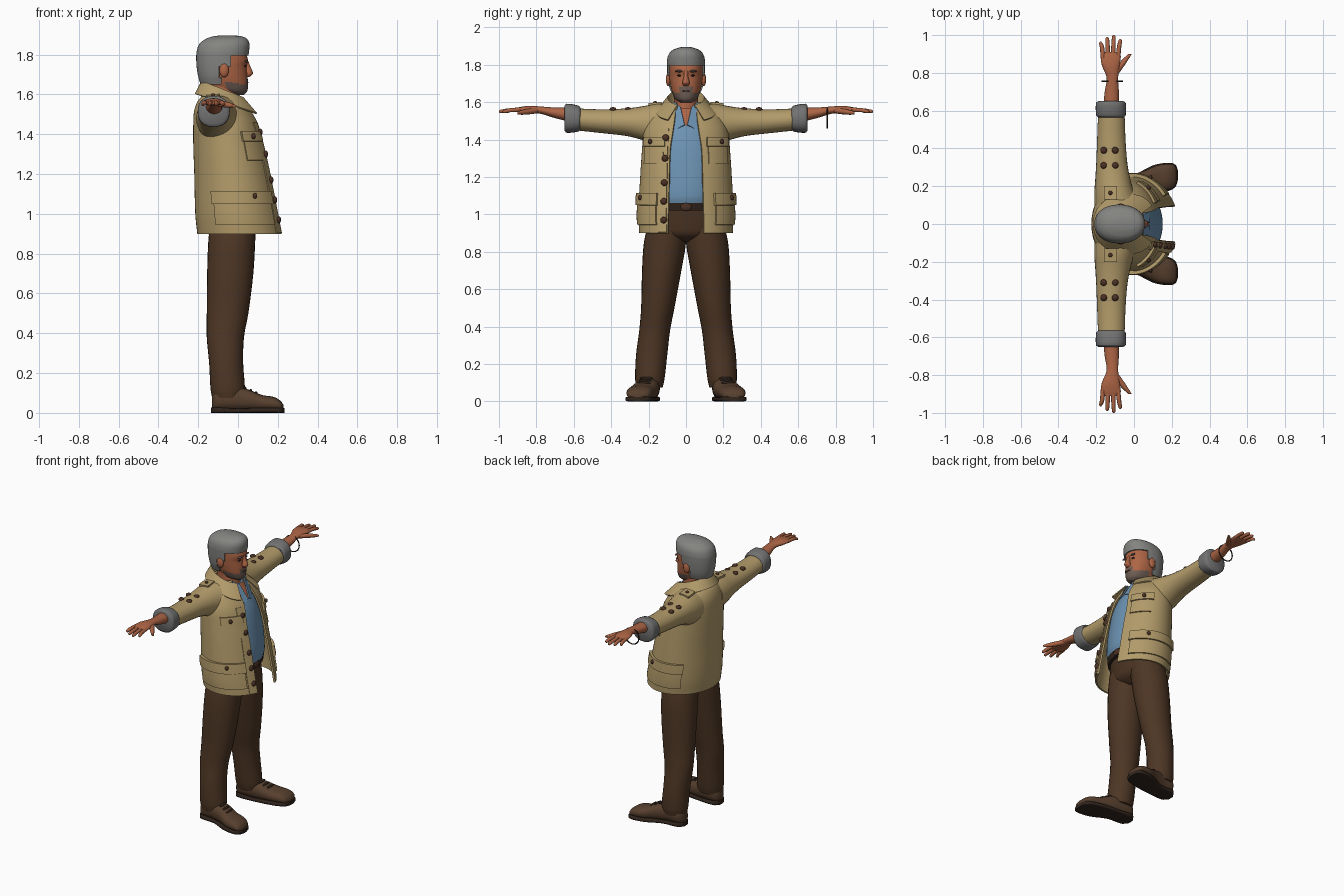
import bpy, bmesh
from math import cos, sin, pi, asin, radians, copysign
from mathutils import Vector

if bpy.data.objects.get("Cube"):
    bpy.data.objects.remove(bpy.data.objects["Cube"])


def material(name, r, g, b):
    m = bpy.data.materials.new(name)
    m.use_nodes = True
    m.diffuse_color = (r, g, b, 1)
    bsdf = m.node_tree.nodes["Principled BSDF"]
    bsdf.inputs["Base Color"].default_value = (r, g, b, 1)
    bsdf.inputs["Roughness"].default_value = 0.8
    return m


TAN = material("tan_canvas", .45, .33, .145)
LINING = material("grey_lining", .17, .17, .17)
SKIN = material("skin", .42, .13, .06)
BLUE = material("blue_shirt", .15, .29, .45)
BROWN = material("brown_trousers", .075, .037, .018)
LEATHER = material("shoe_leather", .095, .05, .027)
BUTTON = material("dark_brown_button", .07, .03, .018)
HAIR = material("grey_hair", .23, .23, .22)
BEARD = material("grey_beard", .15, .105, .085)
DARK = material("dark_leather", .03, .018, .012)
made = []


def finish(name, bm, mats, rule=None, thick=0, closed=True):
    """Turn a bmesh into a smooth object, thickened inward if asked."""
    if closed:
        bmesh.ops.recalc_face_normals(bm, faces=bm.faces)
    for f in bm.faces:
        f.smooth = True
        if rule:
            f.material_index = rule(f.calc_center_median())
    me = bpy.data.meshes.new(name)
    bm.to_mesh(me)
    bm.free()
    for m in mats:
        me.materials.append(m)
    ob = bpy.data.objects.new(name, me)
    bpy.context.collection.objects.link(ob)
    if thick:
        mod = ob.modifiers.new("thickness", "SOLIDIFY")
        mod.thickness = thick
        bpy.context.view_layer.objects.active = ob
        bpy.ops.object.modifier_apply(modifier=mod.name)
    made.append(ob)
    return ob


def at(rings, t):
    """Smoothly interpolated extents of a ring list at position t."""
    i = 0
    while i < len(rings) - 2 and t > rings[i + 1][0]:
        i += 1
    p, q = rings[i], rings[i + 1]
    o, r = rings[max(i - 1, 0)], rings[min(i + 2, len(rings) - 1)]
    h = q[0] - p[0]
    f = (t - p[0]) / h
    out = []
    for k in range(1, len(p)):
        m0 = (q[k] - o[k]) / (q[0] - o[0]) * h
        m1 = (r[k] - p[k]) / (r[0] - p[0]) * h
        out.append((2*f**3 - 3*f*f + 1) * p[k] + (f**3 - 2*f*f + f) * m0
                   + (3*f*f - 2*f**3) * q[k] + (f**3 - f*f) * m1)
    return out


def oval(e, a, power=1):
    c, s = cos(a), sin(a)
    c, s = copysign(abs(c)**power, c), copysign(abs(s)**power, s)
    return (e[0] + e[1]) / 2 + (e[1] - e[0]) / 2 * c, (e[2] + e[3]) / 2 + (e[3] - e[2]) / 2 * s


def grid(bm, rows, wrap):
    rows = [[bm.verts.new(p) for p in row] for row in rows]
    n = len(rows[0])
    for r0, r1 in zip(rows, rows[1:]):
        for j in range(n if wrap else n - 1):
            k = (j + 1) % n
            bm.faces.new((r0[j], r0[k], r1[k], r1[j]))
    return rows


def loft(name, mats, rings, axis="z", side=1, n=28, steps=4, power=1, rule=None, keep=None, thick=0):
    """Skin oval rings (t, low, high, low, high); a sixth value opens the front."""
    ts = [p[0] + (q[0] - p[0]) * k / steps for p, q in zip(rings, rings[1:]) for k in range(steps)]
    ts.append(rings[-1][0])
    gap = len(rings[0]) > 5
    rows = []
    for t in ts:
        e = at(rings, t)
        a0 = asin(e[4] / e[3]) if gap else 0
        row = []
        for j in range(n):
            u, v = oval(e, a0 + (2*pi - 2*a0) * j / (n - 1 if gap else n), power)
            p = {"x": (t, u, v), "y": (u, t, v), "z": (u, v, t)}[axis]
            row.append((p[0], p[1] * side, p[2]))
        rows.append(row)
    bm = bmesh.new()
    rows = grid(bm, rows, not gap)
    if not gap:
        bm.faces.new(rows[0][::-1])
        bm.faces.new(rows[-1])
    if keep:
        drop = [f for f in bm.faces if not keep(f.calc_center_median())]
        bmesh.ops.delete(bm, geom=drop, context="FACES")
    return finish(name, bm, mats, rule, thick, not (gap or keep))


def ball(name, mat, loc, size):
    bm = bmesh.new()
    bmesh.ops.create_uvsphere(bm, u_segments=14, v_segments=8, radius=1)
    for v in bm.verts:
        v.co = Vector(loc) + v.co * Vector(size)
    return finish(name, bm, [mat])


def plate(name, mat, pts, thick=.008):
    bm = bmesh.new()
    bm.faces.new([bm.verts.new(p) for p in pts])
    return finish(name, bm, [mat], thick=thick, closed=False)


# Jacket body, open at the front
JACKET = [(.90, -.205, .235, -.25, .25, .095), (1.0, -.215, .215, -.255, .255, .095),
          (1.2, -.22, .175, -.245, .245, .09), (1.35, -.225, .14, -.235, .235, .085),
          (1.45, -.225, .11, -.225, .225, .07), (1.52, -.22, .07, -.195, .195, .06),
          (1.57, -.20, .03, -.15, .15, .055), (1.6, -.17, .0, -.10, .10, .05)]
loft("jacket_body", [TAN], JACKET, n=56, thick=.012)


def on_jacket(z, deg, off=0):
    x, y = oval(at(JACKET, z), radians(deg))
    return Vector((x + off * cos(radians(deg)), y + off * sin(radians(deg)), z))


def patch(name, z0, z1, d0, d1, off):
    bm = bmesh.new()
    grid(bm, [[on_jacket(z0 + (z1 - z0) * i / 6, d0 + (d1 - d0) * j / 14, off)
               for j in range(15)] for i in range(7)], False)
    finish(name, bm, [TAN], thick=off + .002, closed=False)


for s, tag in ((1, "left"), (-1, "right")):
    for part, z0, z1, d0, d1, off in (("hip_pocket", .945, 1.08, 38, 122, .009),
                                      ("hip_flap", 1.05, 1.115, 36, 124, .018),
                                      ("chest_pocket", 1.27, 1.39, 30, 66, .007),
                                      ("chest_flap", 1.365, 1.415, 28, 68, .014)):
        patch(f"{tag}_{part}", z0, z1, *sorted((d0 * s, d1 * s)), off)
    for z, d in ((1.39, 50), (1.09, 65)):
        ball(f"{tag}_pocket_button", BUTTON, on_jacket(z, d * s, .018), (.012, .012, .014))
patch("front_placket", .905, 1.46, -36, -24, .006)
for z in (.97, 1.07, 1.17, 1.3, 1.41):
    ball("front_button", BUTTON, on_jacket(z, -27, .008), (.012, .018, .018))

# Folded collar, lower at the front
rows = [[], [], []]
for j in range(41):
    a = radians(30 + 300 * j / 40)
    front = max(cos(a), 0)
    x, y = -.07 + .115 * cos(a), .10 * sin(a)
    top = 1.66 - .38 * (x + .185)
    rows[0].append((x, y * .9, top - .08))
    rows[1].append((x, y, top))
    rows[2].append((-.07 + (.185 if cos(a) > 0 else .14) * cos(a),
                    (.145 + .05 * front) * sin(a), top - .06 - .02 * front))
bm = bmesh.new()
grid(bm, rows, False)
finish("jacket_collar", bm, [TAN], thick=.008, closed=False)

# Shirt with an open neck, and its collar points
loft("shirt", [BLUE, SKIN],
     [(1.03, -.16, .135, -.19, .19), (1.1, -.17, .152, -.2, .2), (1.25, -.18, .138, -.2, .2),
      (1.4, -.18, .108, -.185, .185), (1.5, -.17, .066, -.14, .14), (1.57, -.15, .02, -.08, .08)],
     n=72, steps=8, rule=lambda c: int(c.x > -.03 and abs(c.y) < (c.z - 1.46) * .45))
for s in (1, -1):
    plate("shirt_collar_point", BLUE, [(.0, .062 * s, 1.6), (.035, .03 * s, 1.575), (.085, .008 * s, 1.48),
                                       (.082, .045 * s, 1.46), (.045, .075 * s, 1.53)][::s])
loft("neck", [SKIN], [(1.45, -.14, .02, -.07, .07), (1.56, -.145, .01, -.065, .065), (1.66, -.15, .0, -.066, .066)])

# Arms, hands and trouser legs on both sides
for s, tag in ((1, "left"), (-1, "right")):
    loft(tag + "_sleeve", [TAN],
         [(.10, -.21, .03, 1.36, 1.595), (.17, -.21, .0, 1.37, 1.59), (.24, -.205, -.02, 1.4, 1.577),
          (.32, -.2, -.035, 1.42, 1.567), (.45, -.195, -.045, 1.435, 1.562), (.59, -.19, -.05, 1.45, 1.567)], "y", s)
    loft(tag + "_cuff", [LINING],
         [(.565, -.19, -.052, 1.452, 1.572), (.575, -.2, -.044, 1.443, 1.582),
          (.64, -.201, -.043, 1.437, 1.592), (.65, -.19, -.055, 1.45, 1.58)], "y", s, power=.85)
    loft(tag + "_forearm_and_palm", [SKIN],
         [(.6, -.165, -.078, 1.49, 1.572), (.7, -.155, -.08, 1.515, 1.572), (.775, -.145, -.084, 1.538, 1.577),
          (.84, -.17, -.076, 1.543, 1.581), (.89, -.176, -.07, 1.545, 1.574), (.91, -.165, -.08, 1.55, 1.568)], "y", s)
    for i, end in enumerate((.965, .99, 1.0, .98)):
        x, d = -.164 + .0265 * i, (i - 1.5) * .004
        loft(f"{tag}_finger", [SKIN],
             [(.88, x - .012, x + .012, 1.548, 1.572), (.94, x + d - .0115, x + d + .0115, 1.546, 1.569),
              (end - .008, x + 2*d - .009, x + 2*d + .009, 1.541, 1.56),
              (end, x + 2*d - .003, x + 2*d + .003, 1.547, 1.554)], "y", s, n=10)
    loft(tag + "_thumb", [SKIN],
         [(.79, -.13, -.085, 1.542, 1.57), (.84, -.09, -.05, 1.535, 1.565), (.88, -.052, -.024, 1.533, 1.557),
          (.9, -.03, -.012, 1.535, 1.55)], "y", s, n=12)
    loft(tag + "_trouser_leg", [BROWN],
         [(.075, -.13, .03, .125, .265), (.12, -.138, .035, .115, .272), (.25, -.145, .026, .1, .267),
          (.38, -.157, .03, .085, .25), (.5, -.157, .052, .062, .24), (.7, -.155, .077, .025, .235),
          (.85, -.15, .086, .0, .225), (.96, -.14, .09, .0, .2)], "z", s)
    # Shoes with soles and laces
    loft(tag + "_shoe", [LEATHER],
         [(-.13, .165, .225, .02, .09), (-.11, .145, .25, .012, .12), (-.03, .14, .26, .01, .135),
          (.05, .148, .28, .01, .118), (.12, .165, .31, .01, .09), (.18, .18, .318, .01, .08),
          (.215, .2, .31, .012, .06), (.228, .23, .285, .02, .04)], "x", s, power=.85)
    loft(tag + "_sole", [DARK],
         [(-.135, .17, .22, 0, .028), (-.11, .142, .252, 0, .028), (0, .145, .262, 0, .022),
          (.1, .155, .31, 0, .026), (.18, .174, .324, 0, .026), (.222, .2, .312, 0, .026),
          (.233, .235, .28, 0, .024)], "x", s, power=.4)
    for i in range(3):
        ball(tag + "_lace", DARK, (.035 + .028 * i, (.212 + .006 * i) * s, .124 - .012 * i), (.008, .035, .008))
    # Shoulder tab and sleeve studs
    tab = [(-.16, .13, 1.59), (-.09, .13, 1.596), (-.09, .2, 1.589), (-.16, .2, 1.582)]
    plate(tag + "_shoulder_tab", TAN, [(x, y * s, z + .006) for x, y, z in tab][::s], .014)
    ball(tag + "_tab_button", BUTTON, (-.125, .165 * s, 1.598), (.011, .011, .008))
    for y in (.31, .39):
        for x in (-.16, -.1):
            ball(tag + "_sleeve_stud", BUTTON, (x, y * s, 1.558 if x < -.12 else 1.562), (.018, .018, .012))

# Trouser seat, belt and buckle
loft("trouser_seat", [BROWN],
     [(.855, -.09, .03, -.05, .05), (.885, -.14, .08, -.17, .17), (.93, -.155, .1, -.205, .205),
      (1.06, -.15, .125, -.19, .19)])
loft("belt", [DARK], [(1.02, -.162, .138, -.2, .2), (1.06, -.164, .145, -.2, .2)], n=40, steps=2)
ball("belt_buckle", BUTTON, (.142, 0, 1.04), (.008, .03, .022))

# Bracelet hanging on the left wrist
bpy.ops.mesh.primitive_torus_add(location=(-.115, .755, 1.517), rotation=(pi / 2, 0, 0),
                                 major_radius=.054, minor_radius=.004, major_segments=28, minor_segments=6)
bracelet = bpy.context.object
bracelet.name = "bracelet"
bracelet.data.materials.append(DARK)
made.append(bracelet)

# Head with beard on the jaw and around the mouth
loft("head", [SKIN, BEARD],
     [(1.598, -.08, .03, -.03, .03), (1.615, -.12, .046, -.056, .056), (1.65, -.15, .05, -.073, .073),
      (1.69, -.17, .048, -.083, .083), (1.74, -.185, .044, -.09, .09), (1.77, -.19, .05, -.09, .09),
      (1.8, -.19, .042, -.09, .09), (1.85, -.17, .02, -.075, .075), (1.88, -.12, -.03, -.03, .03)],
     n=56, steps=6, power=.92,
     rule=lambda c: int(c.x > -.06 and (c.z < 1.655 - .2 * c.x or (abs(c.y) < .036 and c.z < 1.683))))
loft("nose", [SKIN], [(1.688, .03, .058, -.014, .014), (1.704, .03, .075, -.02, .02),
                      (1.735, .03, .064, -.012, .012), (1.768, .03, .052, -.012, .012)], n=16)
ball("mouth", BUTTON, (.05, 0, 1.66), (.004, .022, .003))
for s, tag in ((1, "left"), (-1, "right")):
    ball(tag + "_ear", SKIN, (-.07, .094 * s, 1.722), (.024, .014, .036))
    ball(tag + "_eye", DARK, (.036, .034 * s, 1.743), (.006, .015, .005))
    ball(tag + "_eyebrow", BEARD, (.042, .036 * s, 1.766), (.009, .023, .006))


# Hair cap with a forehead line, sideburns and nape
def is_hair(c):
    if c.z > 1.797:
        return True
    return c.x < (-.04 if c.z > 1.735 else -.088)


loft("hair", [HAIR],
     [(1.65, -.188, .02, -.078, .078), (1.69, -.2, .04, -.092, .092), (1.74, -.208, .05, -.099, .099),
      (1.79, -.21, .052, -.102, .102), (1.82, -.207, .056, -.102, .102), (1.855, -.193, .057, -.093, .093),
      (1.88, -.16, .044, -.07, .07), (1.893, -.12, .015, -.035, .035), (1.896, -.09, -.02, -.015, .015)],
     n=60, steps=5, power=.92, keep=is_hair, thick=.018)

# Smooth shading with crisp edges
bpy.ops.object.select_all(action="DESELECT")
for ob in made:
    ob.select_set(True)
bpy.context.view_layer.objects.active = made[0]
bpy.ops.object.shade_smooth_by_angle(angle=radians(42))
